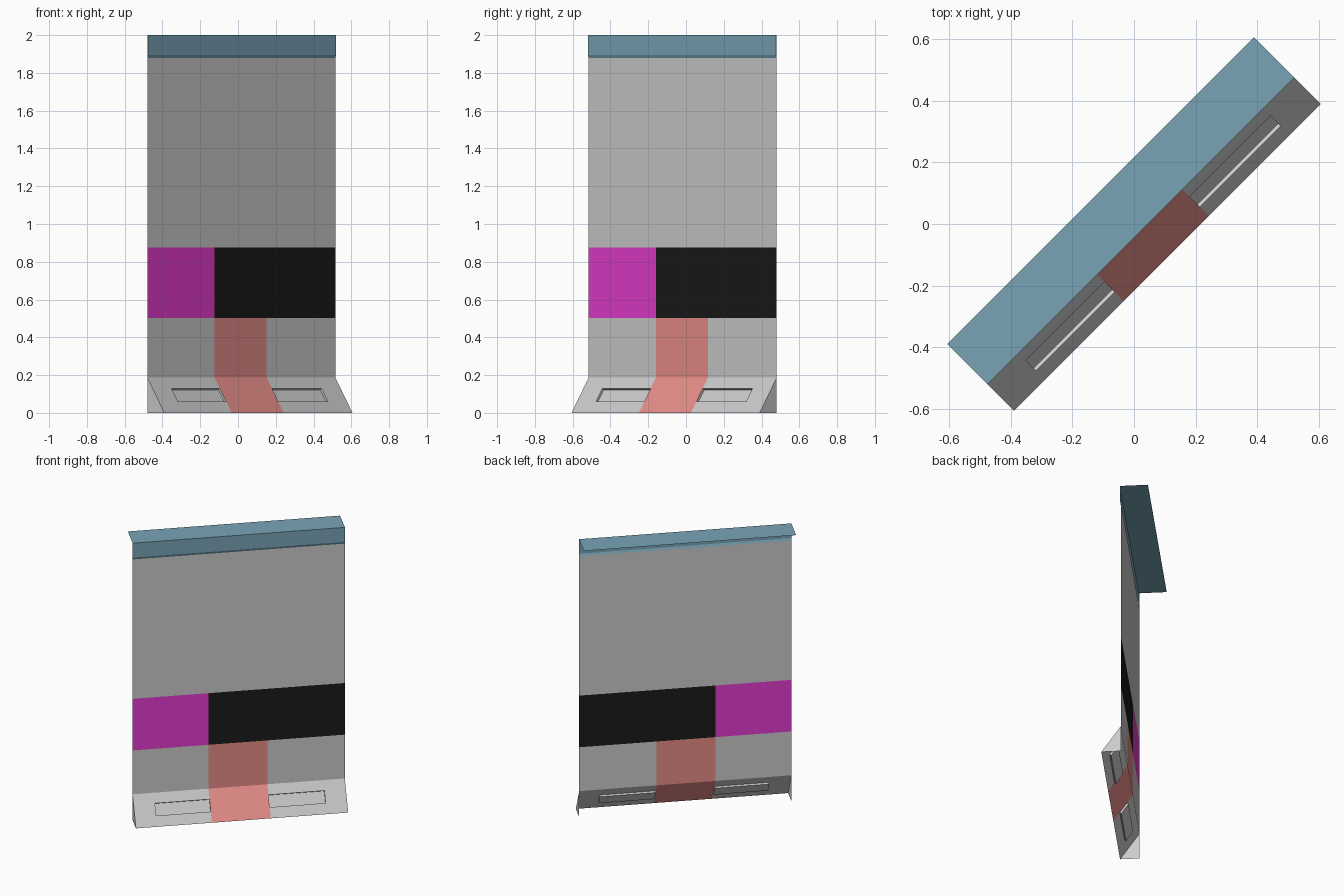
import bpy, bmesh
from mathutils import Vector

if "Cube" in bpy.data.objects:
    bpy.data.objects.remove(bpy.data.objects["Cube"])

R = 0.5 ** 0.5
W = 0.704                  # half length of the wall
PN, FN, SN = 0.025, 0.031, 0.153   # offsets of wall, fascia, skirt foot
RED_L, RED_R, SPLIT = -0.2, 0.19, -0.2
SKIRT_Z = 0.187


def point(u, n, z):
    """u runs along the wall, n points out of its front; wall stands at 45 degrees."""
    return Vector(((u + n) * R, (u - n) * R, z))


def material(name, rgb):
    m = bpy.data.materials.new(name)
    m.diffuse_color = (*rgb, 1)
    m.use_nodes = True
    m.node_tree.nodes["Principled BSDF"].inputs["Base Color"].default_value = m.diffuse_color
    return m


def sheet(name, us, profile, mat=None, recess=(), caps=()):
    """Sweep a top-to-bottom (n, z) profile along us; optional recessed cells and end caps."""
    bm = bmesh.new()
    rows = [[bm.verts.new(point(u, n, z)) for n, z in profile] for u in us]
    cells = {}
    for i in range(len(us) - 1):
        for j in range(len(profile) - 1):
            cells[i, j] = bm.faces.new((rows[i][j], rows[i][j + 1],
                                        rows[i + 1][j + 1], rows[i + 1][j]))
    bm.normal_update()
    for key in recess:
        push = cells[key].normal * -0.013
        res = bmesh.ops.extrude_discrete_faces(bm, faces=[cells[key]])
        bmesh.ops.translate(bm, verts=res["faces"][0].verts, vec=push)
    for u, outline in caps:
        pts = outline if u > 0 else outline[::-1]
        bm.faces.new([bm.verts.new(point(u, n, z)) for n, z in pts])
    bmesh.ops.remove_doubles(bm, verts=bm.verts, dist=0.0005)
    me = bpy.data.meshes.new(name)
    bm.to_mesh(me)
    bm.free()
    if mat:
        me.materials.append(mat)
    ob = bpy.data.objects.new(name, me)
    bpy.context.collection.objects.link(ob)
    return ob


blue = material("slate_blue", (0.19, 0.37, 0.47))
black = material("black", (0.01, 0.01, 0.01))
magenta = material("magenta", (0.78, 0.045, 0.62))
red = material("dull_red", (0.80, 0.27, 0.25))

# Top ledge and fascia with a small lower chamfer
lip = [(FN, 2), (PN, 2), (PN, 1.88), (FN, 1.895)]
sheet("top_ledge", [-W, W], [(-SN, 2), (FN, 2), (FN, 1.895), (PN, 1.88)], blue,
      caps=[(-W, lip), (W, lip)])

# Main wall and coloured band
sheet("upper_wall", [-W, W], [(PN, 1.88), (PN, 0.875)])
sheet("magenta_band", [-W, SPLIT], [(PN, 0.875), (PN, 0.503)], magenta)
sheet("black_band", [SPLIT, W], [(PN, 0.875), (PN, 0.503)], black)

# Red stripe running down the wall and over the skirt
sheet("red_stripe", [RED_L, RED_R], [(PN, 0.503), (PN, SKIRT_Z), (SN, 0)], red)

# Lower wall and sloped skirt with a slot recess on either side
slope = [(PN + (SN - PN) * t, SKIRT_Z * (1 - t)) for t in (0, 0.31, 0.675, 1)]
end = [(PN, SKIRT_Z), (PN, 0), (SN, 0)]
for side, us, slot in (("left", [-W, -0.562, RED_L], 1),
                       ("right", [RED_R, 0.562, W], 0)):
    sheet("lower_wall_" + side, [us[0], us[-1]], [(PN, 0.503), (PN, SKIRT_Z)])
    sheet("skirt_" + side, us, slope, recess=[(slot, 1)],
          caps=[(-W if side == "left" else W, end)])
